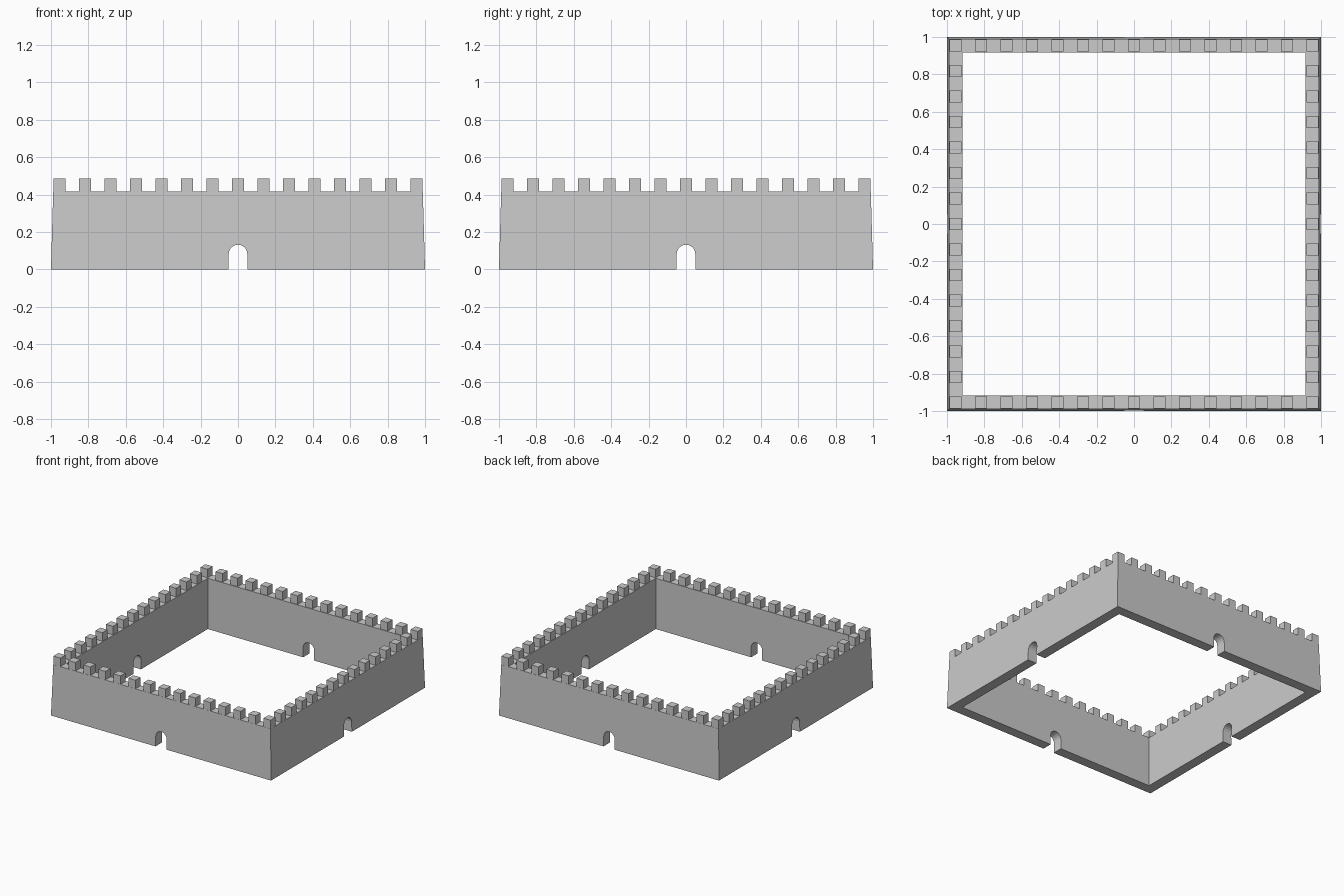
import bpy, bmesh, math

if "Cube" in bpy.data.objects:
    bpy.data.objects.remove(bpy.data.objects["Cube"])

stone = bpy.data.materials.new("stone_grey")
stone.diffuse_color = (0.6, 0.6, 0.6, 1)
stone.use_nodes = True
stone.node_tree.nodes["Principled BSDF"].inputs["Base Color"].default_value = stone.diffuse_color

BASE, TOP, INNER = 1.0, 0.988, 0.917    # half widths of the wall ring
WALL_H, MERLON_TOP = 0.417, 0.487
MERLON, ROW, COUNT = 0.064, 0.955, 15   # merlon width, row half span, per side
DOOR_R, SPRING = 0.05, 0.082


def finish(name, bm):
    bmesh.ops.recalc_face_normals(bm, faces=bm.faces)
    me = bpy.data.meshes.new(name)
    bm.to_mesh(me)
    bm.free()
    me.materials.append(stone)
    ob = bpy.data.objects.new(name, me)
    bpy.context.collection.objects.link(ob)
    return ob


# Curtain wall: square ring with slightly battered outer faces
bm = bmesh.new()
section = [(BASE, 0), (TOP, WALL_H), (INNER, WALL_H), (INNER, 0)]
corners = [(-1, -1), (1, -1), (1, 1), (-1, 1)]
rings = [[bm.verts.new((sx * r, sy * r, z)) for sx, sy in corners] for r, z in section]
for k in range(4):
    a, b = rings[k], rings[(k + 1) % 4]
    for i in range(4):
        j = (i + 1) % 4
        bm.faces.new((a[i], a[j], b[j], b[i]))
wall = finish("curtain_wall", bm)

# Arched doorways cut through all four sides
profile = [(-DOOR_R, -0.1)]
for i in range(10):
    t = math.pi * (1 - i / 9)
    profile.append((DOOR_R * math.cos(t), SPRING + DOOR_R * math.sin(t)))
profile.append((DOOR_R, -0.1))
for name, along_x in (("door_cutter_front_back", False), ("door_cutter_sides", True)):
    bm = bmesh.new()
    for side in (-1, 1):
        ends = []
        for d in (0.8, 1.1):
            ends.append([bm.verts.new((side * d, u, z) if along_x else (u, side * d, z))
                         for u, z in profile])
        bm.faces.new(ends[0])
        bm.faces.new(ends[1])
        for i in range(len(profile)):
            j = (i + 1) % len(profile)
            bm.faces.new((ends[0][i], ends[0][j], ends[1][j], ends[1][i]))
    cutter = finish(name, bm)
    cutter.hide_render = True
    cutter.hide_set(True)
    mod = wall.modifiers.new(name, "BOOLEAN")
    mod.operation = "DIFFERENCE"
    mod.solver = "EXACT"
    mod.object = cutter

# Merlons along the top of every side, corners shared
bm = bmesh.new()
for ix in range(COUNT):
    for iy in range(COUNT):
        if ix in (0, COUNT - 1) or iy in (0, COUNT - 1):
            x = -ROW + 2 * ROW * ix / (COUNT - 1)
            y = -ROW + 2 * ROW * iy / (COUNT - 1)
            verts = bmesh.ops.create_cube(bm, size=1)["verts"]
            bmesh.ops.scale(bm, vec=(MERLON, MERLON, MERLON_TOP - WALL_H), verts=verts)
            bmesh.ops.translate(bm, vec=(x, y, (MERLON_TOP + WALL_H) / 2), verts=verts)
finish("merlons", bm)
